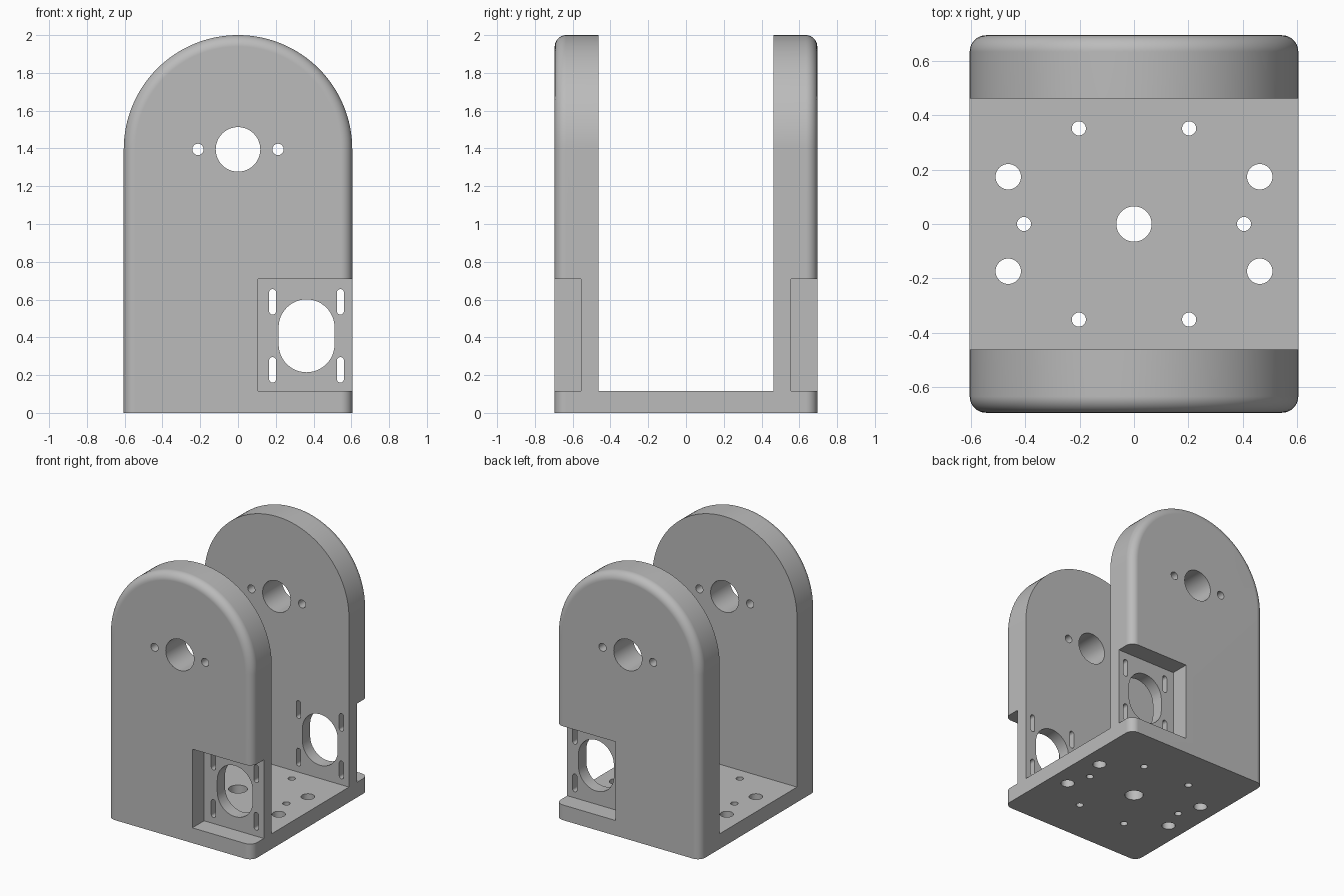
import bpy, bmesh, math
from mathutils import Vector

if "Cube" in bpy.data.objects:
    bpy.data.objects.remove(bpy.data.objects["Cube"], do_unlink=True)

R = 0.605          # half width and arch radius
AXIS_Z = 1.395     # height of the arch centre
OUT_Y, IN_Y = 0.695, 0.462
BASE_H = 0.115
FILLET = 0.06

grey = bpy.data.materials.new("plain grey")
grey.use_nodes = True
GREY = (0.5, 0.5, 0.5, 1)
grey.diffuse_color = GREY
grey.node_tree.nodes["Principled BSDF"].inputs["Base Color"].default_value = GREY


def make_object(name, bm):
    bmesh.ops.recalc_face_normals(bm, faces=bm.faces)
    mesh = bpy.data.meshes.new(name)
    bm.to_mesh(mesh)
    bm.free()
    mesh.materials.append(grey)
    ob = bpy.data.objects.new(name, mesh)
    bpy.context.collection.objects.link(ob)
    return ob


def loft(bm, rings):
    """Close a row of matching rings into a solid."""
    loops = [[bm.verts.new(p) for p in ring] for ring in rings]
    for a, b in zip(loops, loops[1:]):
        for i in range(len(a)):
            j = (i + 1) % len(a)
            bm.faces.new((a[i], a[j], b[j], b[i]))
    bm.faces.new(loops[0])
    bm.faces.new(loops[-1])


def box(bm, low, high):
    rings = [[(low[0], low[1], z), (high[0], low[1], z),
              (high[0], high[1], z), (low[0], high[1], z)] for z in (low[2], high[2])]
    loft(bm, rings)


def slot(u, v, radius, half_straight=0, steps=24):
    """Outline of a circle, or of a slot stretched along v."""
    pts = []
    for centre, start in ((v + half_straight, 0), (v - half_straight, math.pi)):
        for i in range(steps + (1 if half_straight else 0)):
            t = start + math.pi * i / steps
            pts.append((u + radius * math.cos(t), centre + radius * math.sin(t)))
    return pts


def arch_ring(y, inset, steps=64):
    r = R - inset
    arc = [(r * math.cos(math.pi * i / steps), y, AXIS_Z + r * math.sin(math.pi * i / steps))
           for i in range(steps + 1)]
    return [(r, y, 0)] + arc + [(-r, y, 0)]


def wall(name, side):
    """Arched upright with a rounded outer rim."""
    rings = [arch_ring(side * IN_Y, 0)]
    for i in range(9):
        t = math.pi / 2 * i / 8
        rings.append(arch_ring(side * (OUT_Y - FILLET + FILLET * math.sin(t)),
                               FILLET * (1 - math.cos(t))))
    bm = bmesh.new()
    loft(bm, rings)
    return make_object(name, bm)


def boolean(target, other, operation):
    mod = target.modifiers.new(operation.lower(), 'BOOLEAN')
    mod.operation = operation
    mod.solver = 'EXACT'
    mod.object = other


front_wall = wall("front_wall", -1)
back_wall = wall("back_wall", 1)

# Base plate between the uprights
bm = bmesh.new()
box(bm, (-R, -IN_Y, 0), (R, IN_Y, BASE_H))
bracket = make_object("bracket", bm)

# Corner pockets in the outer faces
bm = bmesh.new()
for low, high in ((-0.9, -0.555), (0.555, 0.9)):
    box(bm, (0.105, low, BASE_H), (0.9, high, 0.71))
pockets = make_object("pocket_cutter", bm)

# Bores through both uprights
bm = bmesh.new()
outlines = [slot(0, AXIS_Z, 0.118), slot(0.363, 0.408, 0.148, 0.045)]
outlines += [slot(s * 0.212, AXIS_Z, 0.03) for s in (-1, 1)]
outlines += [slot(x, z, 0.0185, 0.049, 12) for x in (0.183, 0.542) for z in (0.228, 0.588)]
for pts in outlines:
    loft(bm, [[(u, y, v) for u, v in pts] for y in (-1, 1)])

# Bores through the base
outlines = [slot(0, 0, 0.065)]
for sx in (-1, 1):
    outlines.append(slot(sx * 0.405, 0, 0.026))
    for sy in (-1, 1):
        outlines.append(slot(sx * 0.203, sy * 0.352, 0.026))
        outlines.append(slot(sx * 0.463, sy * 0.174, 0.047))
for pts in outlines:
    loft(bm, [[(u, v, z) for u, v in pts] for z in (-0.1, 0.13)])
bores = make_object("bore_cutter", bm)

# Combine into one solid
helpers = [front_wall, back_wall, pockets, bores]
boolean(bracket, front_wall, 'UNION')
boolean(bracket, back_wall, 'UNION')
boolean(bracket, pockets, 'DIFFERENCE')
boolean(bracket, bores, 'DIFFERENCE')
bpy.context.view_layer.update()
graph = bpy.context.evaluated_depsgraph_get()
solid = bpy.data.meshes.new_from_object(bracket.evaluated_get(graph))
bracket.modifiers.clear()
bracket.data = solid
solid.materials.clear()
solid.materials.append(grey)
for ob in helpers:
    bpy.data.objects.remove(ob, do_unlink=True)

# Merge coplanar pieces, then shade curved walls smooth
bm = bmesh.new()
bm.from_mesh(solid)
bmesh.ops.remove_doubles(bm, verts=bm.verts, dist=0.0001)
bmesh.ops.dissolve_limit(bm, angle_limit=0.002, verts=bm.verts, edges=bm.edges)
for f in bm.faces:
    f.material_index = 0
bm.to_mesh(solid)
bm.free()

bpy.ops.object.select_all(action='DESELECT')
bracket.select_set(True)
bpy.context.view_layer.objects.active = bracket
bpy.ops.object.shade_smooth_by_angle(angle=math.radians(30))
weighted = bracket.modifiers.new("weighted normals", 'WEIGHTED_NORMAL')
weighted.keep_sharp = True
